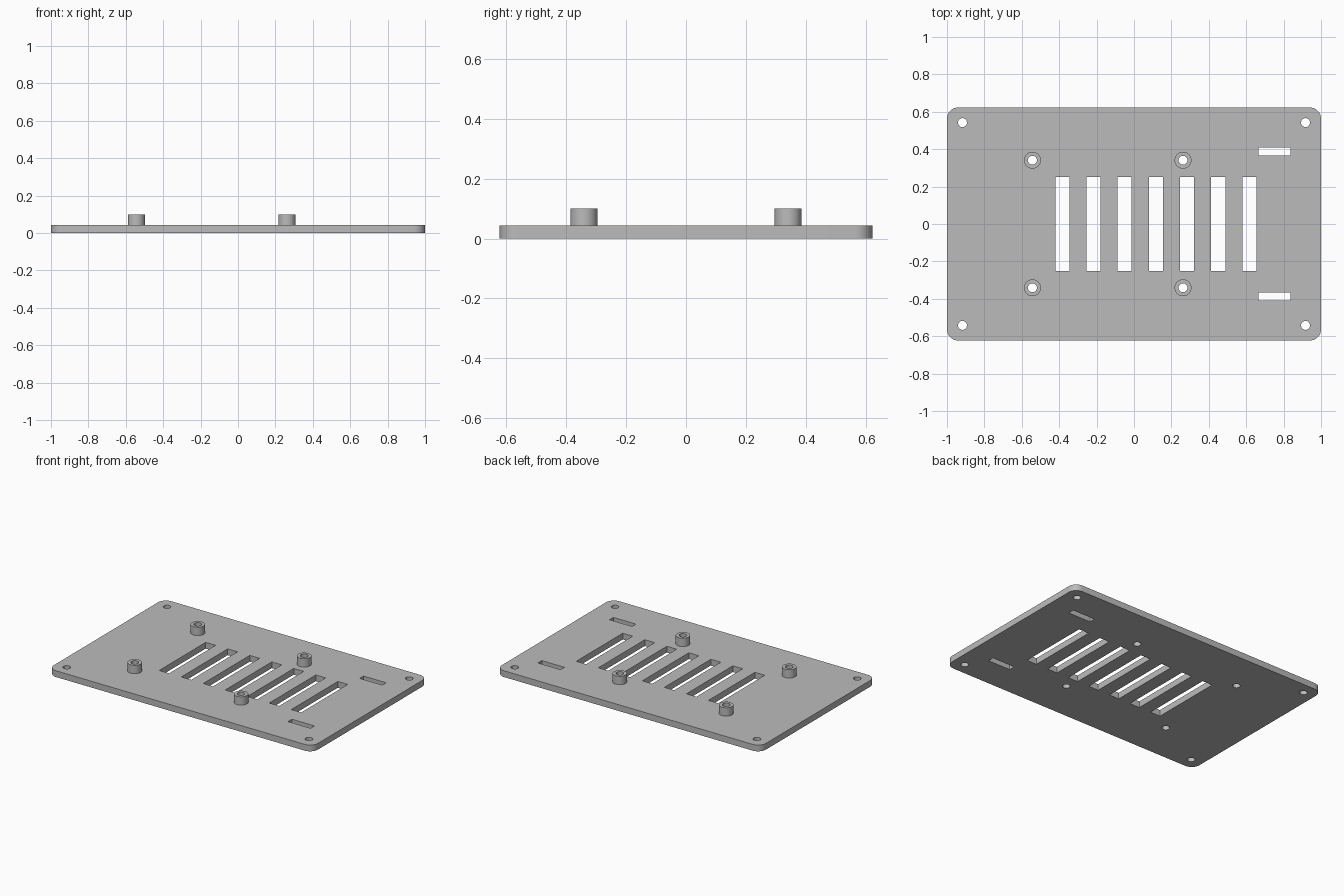
import bpy, bmesh, math

cube = bpy.data.objects.get("Cube")
if cube:
    bpy.data.objects.remove(cube, do_unlink=True)

HALF_X, HALF_Y, THICK, TOP = 1.0, 0.623, 0.043, 0.1
HOLE_R, BOSS_R = 0.024, 0.045
BOSSES = [(x, y) for x in (-0.543, 0.262) for y in (-0.341, 0.341)]
CORNERS = [(x, y) for x in (-0.917, 0.917) for y in (-0.542, 0.542)]

grey = bpy.data.materials.new("plain grey")
grey.use_nodes = True
colour = (0.5, 0.5, 0.5, 1)
grey.diffuse_color = colour
grey.node_tree.nodes["Principled BSDF"].inputs["Base Color"].default_value = colour


def circle(cx, cy, r, n=32):
    return [(cx + r * math.cos(math.tau * i / n), cy + r * math.sin(math.tau * i / n))
            for i in range(n)]


def rounded_rect(hx, hy, r, steps=8):
    pts = []
    for k, (sx, sy) in enumerate([(1, 1), (-1, 1), (-1, -1), (1, -1)]):
        for i in range(steps + 1):
            a = math.pi / 2 * (k + i / steps)
            pts.append((sx * (hx - r) + r * math.cos(a), sy * (hy - r) + r * math.sin(a)))
    return pts


def rect(cx, cy, w, h):
    return [(cx + sx * w / 2, cy + sy * h / 2)
            for sx, sy in [(1, 1), (-1, 1), (-1, -1), (1, -1)]]


def add_prism(bm, outline, z0, z1):
    low = [bm.verts.new((x, y, z0)) for x, y in outline]
    high = [bm.verts.new((x, y, z1)) for x, y in outline]
    bm.faces.new(low[::-1])
    bm.faces.new(high)
    for i in range(len(low)):
        j = (i + 1) % len(low)
        bm.faces.new((low[i], low[j], high[j], high[i]))


def make_object(name, bm):
    mesh = bpy.data.meshes.new(name)
    bm.to_mesh(mesh)
    bm.free()
    mesh.materials.append(grey)
    obj = bpy.data.objects.new(name, mesh)
    bpy.context.collection.objects.link(obj)
    return obj


def smooth(obj):
    bpy.ops.object.select_all(action="DESELECT")
    obj.select_set(True)
    bpy.context.view_layer.objects.active = obj
    bpy.ops.object.shade_smooth_by_angle(angle=math.radians(30))


# Cutter for all the openings: screw holes, vent slots, strap slots
bm = bmesh.new()
openings = [circle(x, y, HOLE_R) for x, y in CORNERS + BOSSES]
openings += [rect(-0.383 + 0.1667 * i, 0, 0.075, 0.503) for i in range(7)]
openings += [rect(0.75, y, 0.171, 0.042) for y in (-0.387, 0.387)]
for outline in openings:
    add_prism(bm, outline, -0.1, 0.2)
cutter = make_object("opening_cutter", bm)

# Base plate with rounded corners
bm = bmesh.new()
add_prism(bm, rounded_rect(HALF_X, HALF_Y, 0.06), 0, THICK)
plate = make_object("base_plate", bm)
cut = plate.modifiers.new("openings", "BOOLEAN")
cut.operation = "DIFFERENCE"
cut.solver = "EXACT"
cut.object = cutter
bpy.context.view_layer.objects.active = plate
plate.select_set(True)
bpy.ops.object.modifier_apply(modifier=cut.name)
bpy.data.objects.remove(cutter, do_unlink=True)
smooth(plate)

# Hollow standoffs lined up with the screw holes
for n, (x, y) in enumerate(BOSSES, 1):
    bm = bmesh.new()
    rings = [[bm.verts.new((px, py, z)) for px, py in circle(x, y, r)]
             for r, z in [(BOSS_R, THICK), (BOSS_R, TOP), (HOLE_R, TOP), (HOLE_R, THICK)]]
    for a, b in zip(rings, rings[1:]):
        for i in range(len(a)):
            j = (i + 1) % len(a)
            bm.faces.new((a[i], a[j], b[j], b[i]))
    smooth(make_object(f"standoff_{n}", bm))
